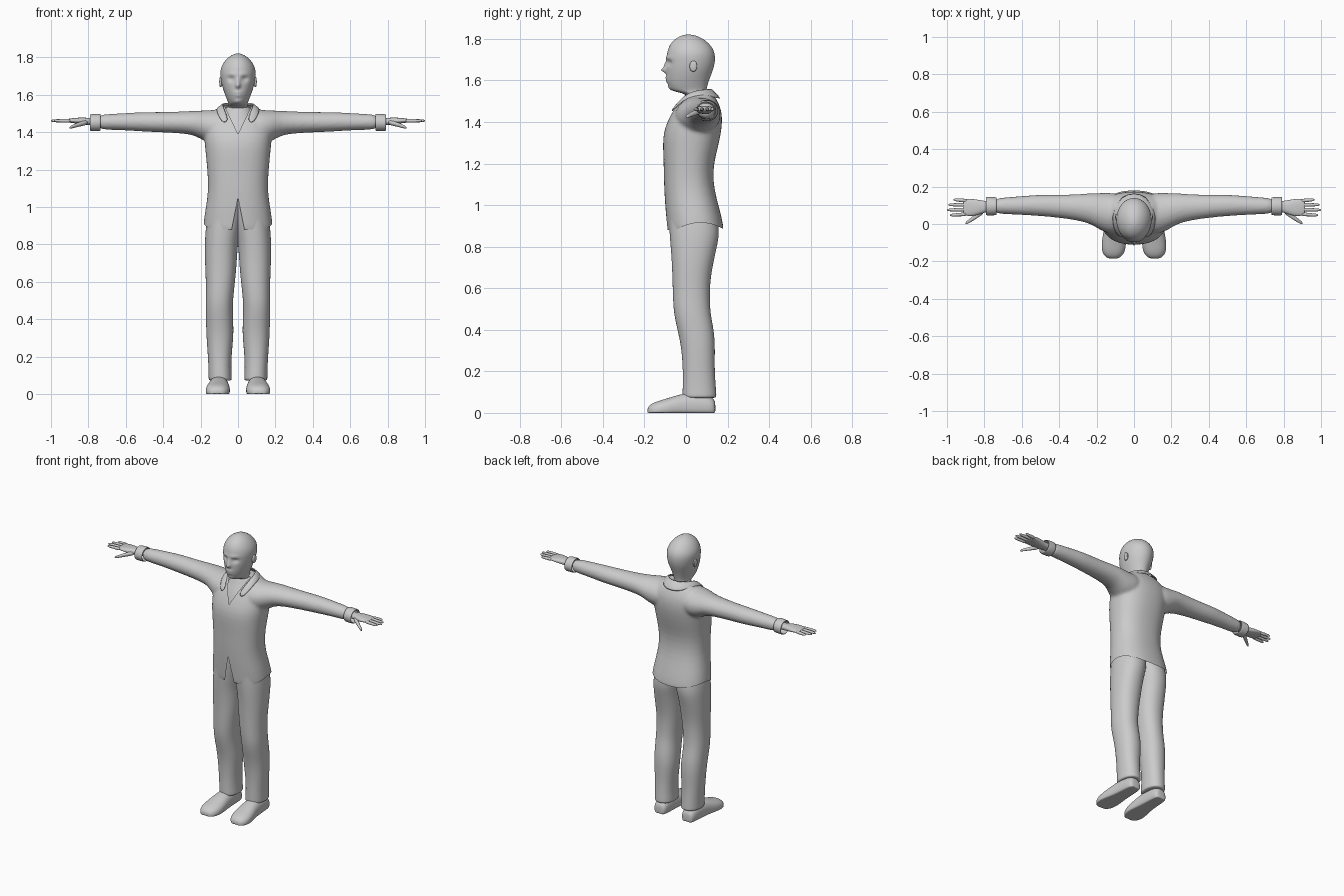
import bpy, bmesh, math
from mathutils import Vector

grey = bpy.data.materials.new("light grey")
grey.diffuse_color = (0.6, 0.6, 0.6, 1)


def add_object(name, bm):
    bmesh.ops.recalc_face_normals(bm, faces=bm.faces[:])
    mesh = bpy.data.meshes.new(name)
    bm.to_mesh(mesh)
    bm.free()
    mesh.materials.append(grey)
    for p in mesh.polygons:
        p.use_smooth = True
    obj = bpy.data.objects.new(name, mesh)
    bpy.context.collection.objects.link(obj)
    return obj


def loft(bm, axis, sections, sides=20, power=2.0, cap=True, floor=None, flip=1):
    """Skin oval sections (position, a_min, a_max, b_min, b_max) along an axis."""
    rings = []
    for t, a0, a1, b0, b1 in sections:
        ring = []
        for i in range(sides):
            ang = 2 * math.pi * i / sides
            c, s = math.cos(ang), math.sin(ang)
            a = (a0 + a1) / 2 + (a1 - a0) / 2 * math.copysign(abs(c) ** (2 / power), c)
            b = (b0 + b1) / 2 + (b1 - b0) / 2 * math.copysign(abs(s) ** (2 / power), s)
            x, y, z = {"x": (t, a, b), "y": (a, t, b), "z": (a, b, t)}[axis]
            if floor is not None:
                z = max(z, floor)
            ring.append(bm.verts.new((x * flip, y, z)))
        rings.append(ring)
    for r, q in zip(rings, rings[1:]):
        for i in range(sides):
            j = (i + 1) % sides
            bm.faces.new((r[i], r[j], q[j], q[i]))
    if cap:
        bm.faces.new(rings[0])
        bm.faces.new(rings[-1])


def part(name, axis, sections, mirror=False, subdiv=2, thick=0, **kw):
    bm = bmesh.new()
    loft(bm, axis, sections, **kw)
    obj = add_object(name, bm)
    finish(obj, mirror, thick, subdiv)
    return obj


def finish(obj, mirror, thick, subdiv):
    if mirror:
        m = obj.modifiers.new("mirror", 'MIRROR')
        m.use_mirror_merge = False
    if thick:
        obj.modifiers.new("thickness", 'SOLIDIFY').thickness = thick
    if subdiv:
        m = obj.modifiers.new("smooth", 'SUBSURF')
        m.levels = m.render_levels = subdiv


def bake(obj):
    """Apply all modifiers."""
    bpy.context.view_layer.update()
    dg = bpy.context.evaluated_depsgraph_get()
    mesh = bpy.data.meshes.new_from_object(obj.evaluated_get(dg))
    obj.modifiers.clear()
    obj.data = mesh


def bell(v, centre, width):
    return math.exp(-((v - centre) / width) ** 2)


# Jacket: torso and sleeves blended into one skin
torso = [(z, -w, w, f, b) for z, w, f, b in (
    (0.82, .188, -.088, .188), (0.90, .187, -.092, .182), (0.97, .178, -.099, .165),
    (1.05, .164, -.104, .143), (1.12, .160, -.107, .131), (1.20, .165, -.108, .134),
    (1.28, .173, -.112, .155), (1.35, .180, -.110, .170), (1.41, .183, -.087, .176),
    (1.46, .180, -.060, .170), (1.495, .160, -.035, .155), (1.525, .115, -.008, .138),
    (1.55, .075, .005, .120))]
sleeve = [(.06, -.06, .165, 1.34, 1.525), (.13, -.055, .168, 1.335, 1.52),
          (.18, -.035, .167, 1.35, 1.517), (.23, .0, .165, 1.383, 1.515),
          (.30, .018, .16, 1.393, 1.511), (.40, .033, .156, 1.398, 1.508),
          (.50, .042, .158, 1.402, 1.508), (.60, .048, .150, 1.409, 1.503),
          (.68, .052, .143, 1.412, 1.498), (.76, .054, .138, 1.414, 1.494)]
bm = bmesh.new()
loft(bm, "z", torso, sides=28, power=2.35)
for side in (1, -1):
    loft(bm, "x", sleeve, flip=side)
jacket = add_object("jacket", bm)
finish(jacket, False, 0, 1)
m = jacket.modifiers.new("blend", 'REMESH')
m.mode = 'VOXEL'
m.voxel_size = 0.009
m = jacket.modifiers.new("relax", 'SMOOTH')
m.factor = 0.5
m.iterations = 5
bake(jacket)


# Cut the wavy hem, the front vent and the open neck
def hem(y):
    return 0.88 + 0.035 * max(0, 1 - ((y - .07) / .12) ** 2)


def in_vent(p):
    return p.y < 0 and p.z < 1.05 and abs(p.x) < (1.05 - p.z) * 0.2


def in_neck(p):
    return p.y < .03 and p.z > 1.39 and abs(p.x) < (p.z - 1.39) * 0.48


bm = bmesh.new()
bm.from_mesh(jacket.data)
for apex, slope, low, high in ((1.05, -0.2, .8, 1.06), (1.39, 0.48, 1.38, 1.6)):
    for side in (1, -1):
        faces = [f for f in bm.faces if f.calc_center_median().y < .04
                 and low < f.calc_center_median().z < high
                 and abs(f.calc_center_median().x) < .11]
        geom = faces + list({e for f in faces for e in f.edges}) + \
            list({v for f in faces for v in f.verts})
        bmesh.ops.bisect_plane(bm, geom=geom, dist=1e-5, plane_co=(0, 0, apex),
                               plane_no=Vector((side, 0, -slope)).normalized())
gone = []
for f in bm.faces:
    p = f.calc_center_median()
    if p.z < hem(p.y) or in_vent(p) or in_neck(p):
        gone.append(f)
bmesh.ops.delete(bm, geom=gone, context='FACES')
for v in bm.verts:
    if v.is_boundary and v.co.z < 0.93 and abs(v.co.z - hem(v.co.y)) < .012:
        v.co.z = hem(v.co.y)
bm.to_mesh(jacket.data)
bm.free()
for p in jacket.data.polygons:
    p.use_smooth = True

# Shirt seen in the open neck
part("shirt", "z", [(z, -w, w, f, b) for z, w, f, b in (
    (1.28, .13, -.09, .12), (1.36, .13, -.088, .13), (1.42, .12, -.066, .13),
    (1.47, .10, -.040, .12), (1.51, .075, -.014, .115), (1.545, .062, -.002, .11))])

# Folded collar running from the nape to the front points
inner = [(0, .122, 1.562), (.05, .108, 1.560), (.08, .062, 1.556),
         (.08, .012, 1.543), (.064, -.028, 1.505), (.048, -.062, 1.465)]
outer = [(0, .170, 1.510), (.065, .155, 1.512), (.115, .075, 1.532),
         (.118, .004, 1.516), (.104, -.044, 1.478), (.075, -.077, 1.440)]
bm = bmesh.new()
rows = [[bm.verts.new(p) for p in row] for row in (inner, outer)]
for i in range(len(inner) - 1):
    bm.faces.new((rows[0][i], rows[0][i + 1], rows[1][i + 1], rows[1][i]))
collar = add_object("collar", bm)
finish(collar, True, 0.01, 1)
collar.modifiers["mirror"].use_mirror_merge = True
collar.modifiers["thickness"].offset = 0

# Cuffs
part("cuff", "x", [(.735, .047, .143, 1.406, 1.498), (.745, .046, .144, 1.405, 1.499),
                   (.780, .045, .145, 1.405, 1.497), (.792, .046, .144, 1.406, 1.496)],
     mirror=True, thick=0.006, cap=False, subdiv=1)

# Hands
part("palm", "x", [(.74, .065, .122, 1.435, 1.475), (.79, .066, .122, 1.437, 1.476),
                   (.83, .048, .130, 1.440, 1.479), (.87, .040, .136, 1.447, 1.477),
                   (.905, .044, .134, 1.451, 1.472), (.915, .052, .128, 1.454, 1.469)],
     mirror=True, sides=14, power=2.4)
for name, y0, y1, tip in (("index_finger", .053, .047, .985), ("middle_finger", .077, .075, 1.0),
                          ("ring_finger", .102, .103, .992), ("little_finger", .124, .130, .965)):
    knuckle = .89
    part(name, "x", [(knuckle + (tip - knuckle) * t, y0 + (y1 - y0) * t - r, y0 + (y1 - y0) * t + r,
                      1.461 - r, 1.461 + r)
                     for t, r in ((0, .0115), (.4, .0105), (.8, .009), (.95, .0065), (1, .003))],
         mirror=True, sides=8, subdiv=1)
part("thumb", "x", [(.80, .055, .085, 1.440, 1.468), (.835, .032, .065, 1.431, 1.461),
                    (.87, .010, .036, 1.424, 1.447), (.893, -.002, .018, 1.418, 1.436),
                    (.902, -.003, .008, 1.417, 1.428)], mirror=True, sides=8, subdiv=1)

# Trousers
part("trouser_leg", "z", [
    (.070, .034, .156, -.016, .146), (.080, .032, .158, -.018, .148), (.14, .036, .158, -.016, .143),
    (.22, .033, .163, -.016, .138), (.32, .022, .170, -.024, .141), (.40, .026, .172, -.042, .135),
    (.48, .028, .174, -.060, .118), (.56, .020, .172, -.064, .115), (.64, .011, .174, -.066, .118),
    (.72, .005, .178, -.069, .132), (.80, .000, .178, -.075, .150), (.86, -.012, .176, -.080, .162),
    (.93, -.025, .168, -.084, .155), (1.0, -.03, .155, -.088, .135), (1.08, -.03, .14, -.088, .115)],
    mirror=True, power=2.2)

# Shoes with flat soles
part("shoe", "y", [
    (.142, .075, .125, -.01, .045), (.132, .056, .146, -.02, .078), (.06, .052, .152, -.03, .100),
    (-.02, .048, .158, -.03, .094), (-.09, .040, .174, -.03, .070), (-.145, .046, .174, -.03, .055),
    (-.174, .066, .156, -.02, .040), (-.186, .088, .134, -.01, .022)],
    mirror=True, power=2.3, floor=0)

# Head and neck
head = part("head", "z", [(z, -w, w, f, b) for z, w, f, b in (
    (1.46, .064, .000, .120), (1.515, .057, .004, .106), (1.537, .054, -.004, .100),
    (1.546, .050, -.058, .098), (1.560, .054, -.080, .100), (1.59, .066, -.091, .108),
    (1.62, .077, -.095, .119), (1.655, .088, -.096, .133), (1.69, .094, -.096, .141),
    (1.73, .097, -.093, .141), (1.765, .083, -.083, .124), (1.795, .060, -.060, .092),
    (1.813, .033, -.030, .058), (1.821, .010, -.004, .025))], sides=24)
bake(head)
for v in head.data.vertices:
    x, y, z = abs(v.co.x), v.co.y, v.co.z
    if y < -.02 and z > 1.54:
        v.co.y += .013 * bell(x, .036, .018) * bell(z, 1.685, .014)    # eye sockets
        v.co.y -= .006 * bell(z, 1.708, .010) * bell(x, .030, .030)    # brow
        v.co.y -= .024 * bell(x, 0, .012) * (bell(z, 1.650, .013) + .4 * bell(z, 1.675, .015))  # nose
        v.co.y -= .007 * bell(x, 0, .022) * (bell(z, 1.612, .007) + bell(z, 1.595, .007))  # lips
        v.co.y -= .006 * bell(x, 0, .020) * bell(z, 1.562, .012)       # chin

# Ears
part("ear", "x", [(.082, .020, .050, 1.645, 1.690), (.094, .014, .054, 1.638, 1.697),
                  (.101, .022, .056, 1.645, 1.695)], mirror=True, sides=12, subdiv=1)
